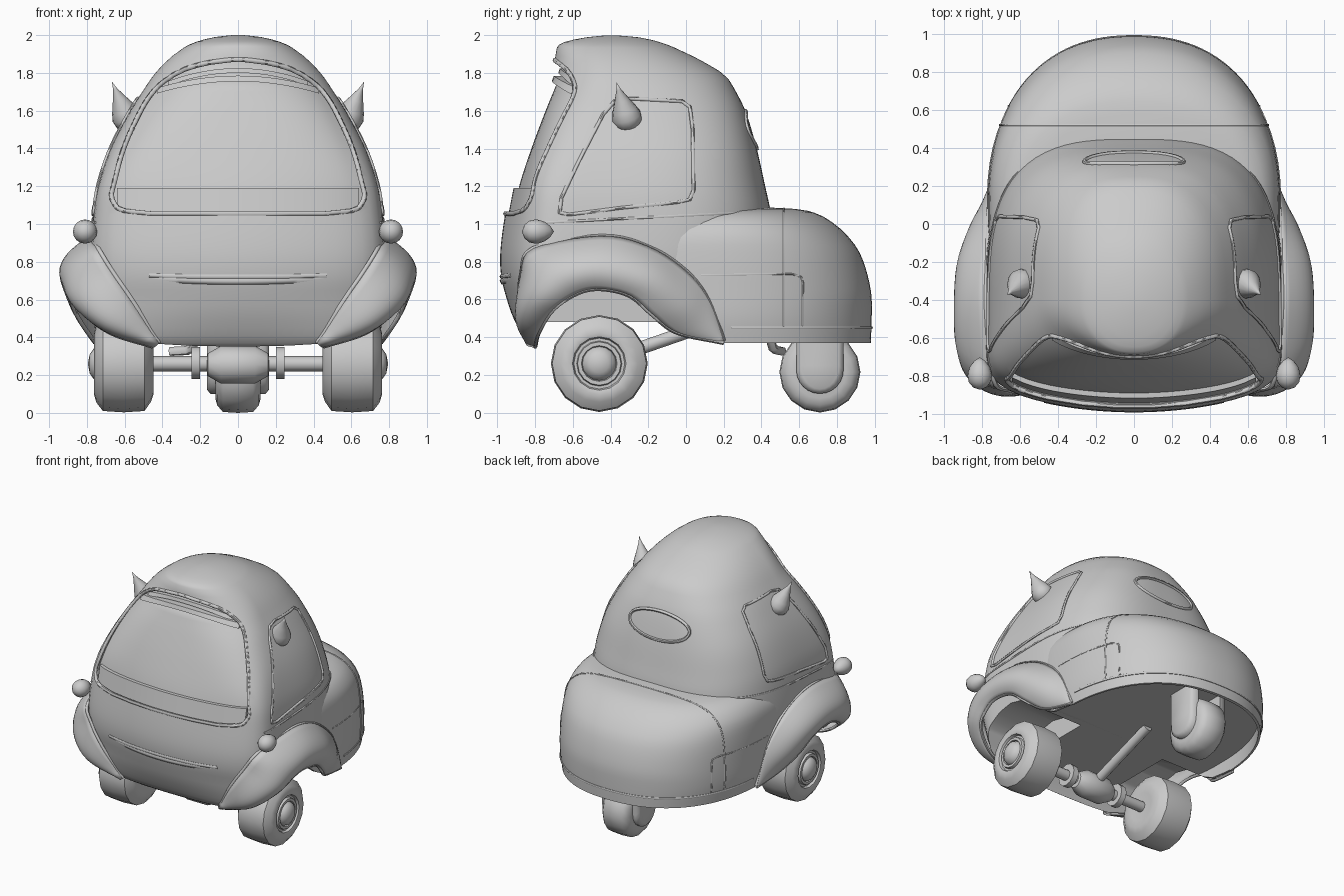
import bpy, bmesh, math
from mathutils import Vector

if "Cube" in bpy.data.objects:
    bpy.data.objects.remove(bpy.data.objects["Cube"])

grey = bpy.data.materials.new("light grey")
grey.diffuse_color = (0.6, 0.6, 0.6, 1)
grey.use_nodes = True
grey.node_tree.nodes["Principled BSDF"].inputs["Base Color"].default_value = grey.diffuse_color
C, S, TAU = math.cos, math.sin, math.tau


def finish(ob, name, angle=35):
    ob.name = name
    ob.data.materials.clear()
    ob.data.materials.append(grey)
    bpy.ops.object.select_all(action='DESELECT')
    ob.select_set(True)
    bpy.context.view_layer.objects.active = ob
    bpy.ops.object.shade_smooth_by_angle(angle=math.radians(angle))
    return ob


def loft(name, rings, closed=True, caps=True, angle=35):
    """Skin a list of equal-length rings."""
    bm = bmesh.new()
    vs = [[bm.verts.new(p) for p in r] for r in rings]
    n = len(rings[0])
    for a, b in zip(vs, vs[1:]):
        for i in range(n if closed else n - 1):
            j = (i + 1) % n
            bm.faces.new((a[i], a[j], b[j], b[i]))
    if caps:
        bm.faces.new(vs[0])
        bm.faces.new(vs[-1])
    bmesh.ops.remove_doubles(bm, verts=bm.verts, dist=1e-5)
    bmesh.ops.recalc_face_normals(bm, faces=bm.faces)
    me = bpy.data.meshes.new(name)
    bm.to_mesh(me)
    bm.free()
    ob = bpy.data.objects.new(name, me)
    bpy.context.collection.objects.link(ob)
    return finish(ob, name, angle)


def lathe(name, profile, base, direction, seg=20, angle=35):
    """Turn (height, radius) pairs around an axis."""
    q, b = Vector(direction).to_track_quat('Z', 'Y'), Vector(base)
    return loft(name, [[b + q @ Vector((r * C(TAU * i / seg), r * S(TAU * i / seg), h))
                        for i in range(seg)] for h, r in profile], angle=angle)


def tube(name, pts, r, cyclic=False):
    cu = bpy.data.curves.new(name, 'CURVE')
    cu.dimensions, cu.bevel_depth, cu.bevel_resolution, cu.use_fill_caps = '3D', r, 1, True
    sp = cu.splines.new('POLY')
    sp.points.add(len(pts) - 1)
    for p, v in zip(sp.points, pts):
        p.co = (*v, 1)
    sp.use_cyclic_u = cyclic
    ob = bpy.data.objects.new(name, cu)
    bpy.context.collection.objects.link(ob)
    bpy.ops.object.select_all(action='DESELECT')
    ob.select_set(True)
    bpy.context.view_layer.objects.active = ob
    bpy.ops.object.convert(target='MESH')
    return finish(bpy.context.object, name, 60)


def dense(pts, n=6, cyclic=False):
    """Subdivide a 2D path so that it hugs a curved surface."""
    pairs = list(zip(pts, pts[1:] + pts[:1])) if cyclic else list(zip(pts, pts[1:]))
    out = [tuple(a + (b - a) * k / n for a, b in zip(p, q)) for p, q in pairs for k in range(n)]
    return out if cyclic else out + [pts[-1]]


def sample(table, t):
    """Smooth interpolation of rows (t, a, b, ...)."""
    t = min(max(t, table[0][0]), table[-1][0])
    k = next(i for i in range(len(table) - 1) if t <= table[i + 1][0])
    p, q = table[k], table[k + 1]
    o, s = table[max(k - 1, 0)], table[min(k + 2, len(table) - 1)]
    h = q[0] - p[0]
    u = (t - p[0]) / h
    out = []
    for i in range(1, len(p)):
        m0 = (q[i] - o[i]) / (q[0] - o[0]) * h
        m1 = (s[i] - p[i]) / (s[0] - p[0]) * h
        out.append((2*u**3 - 3*u*u + 1) * p[i] + (u**3 - 2*u*u + u) * m0
                   + (3*u*u - 2*u**3) * q[i] + (u**3 - u*u) * m1)
    return out


# Shells: height, half width, front y, back y, front roundness, back roundness, front bow
CABIN = [(.34, .5, -.80, .38, 6, 3, .08), (.37, .70, -.845, .40, 6, 3, .1), (.5, .76, -.915, .42, 7, 3, .18),
         (.6, .77, -.95, .44, 8, 3, .22), (.72, .775, -.98, .45, 8, 3, .22), (.85, .78, -.985, .45, 8, 3, .22),
         (1.05, .765, -.96, .45, 8, 3, .22), (1.2, .742, -.93, .42, 7, 3, .2), (1.4, .675, -.865, .375, 4.5, 3, .15),
         (1.6, .57, -.79, .315, 3, 2.8, .08), (1.71, .5, -.745, .26, 2.3, 2.6, 0), (1.79, .445, -.715, .205, 2.1, 2.4, 0),
         (1.87, .37, -.695, .075, 2.1, 2.3, 0), (1.935, .285, -.685, -.06, 2.2, 2.2, 0),
         (1.965, .22, -.645, -.14, 2.2, 2, 0), (1.99, .12, -.53, -.25, 2, 2, 0), (2.0, .03, -.43, -.36, 2, 2, 0)]
DECK = [(.37, .745, -.5, .98, 3, 2.3, 0), (.5, .765, -.5, .985, 3, 2.3, 0), (.65, .768, -.5, .98, 3, 2.3, 0),
        (.84, .765, -.5, .925, 3, 2.3, 0), (.95, .75, -.5, .845, 3, 2.3, 0), (1.02, .705, -.5, .76, 3, 2.3, 0),
        (1.06, .64, -.4, .68, 3, 2.3, 0), (1.08, .52, -.3, .58, 3, 2.3, 0), (1.09, .2, -.1, .4, 3, 2.3, 0)]
MID = {id(CABIN): -.4, id(DECK): .1}


def ring(tab, z, n=96):
    hw, f, b, nf, nb, q = sample(tab, z)
    yc, out = MID[id(tab)], []
    for i in range(n):
        c, s = C(TAU * i / n), S(TAU * i / n)
        e = nb if s > 0 else nf
        r = (abs(c)**e + abs(s)**e) ** (-1 / e)
        x = hw * r * c
        out.append((x, yc + (b - yc if s > 0 else yc - f - q * x * x) * r * s, z))
    return out


def surf_y(x, z, back=False, tab=CABIN):
    hw, f, b, nf, nb, q = sample(tab, z)
    e, yc = nb if back else nf, MID[id(tab)]
    k = max(0, 1 - min(abs(x) / hw, 1) ** e) ** (1 / e)
    return yc + ((b - yc) if back else (f - yc + q * x * x)) * k


def surf_x(y, z, tabs=(CABIN,)):
    """Half width of the outermost shell, found by bisection."""
    best = 0
    for t in tabs:
        back, lo, hi = y > MID[id(t)], 0, sample(t, z)[0]
        for _ in range(30):
            m = (lo + hi) / 2
            inside = surf_y(m, z, back, t) > y if back else surf_y(m, z, back, t) < y
            lo, hi = (m, hi) if inside else (lo, m)
        best = max(best, lo)
    return best


cabin = loft("cabin", [ring(CABIN, z) for z in
             [.34, .355] + [.37 + .04 * i for i in range(39)] + [1.935, 1.95, 1.965, 1.978, 1.99, 1.996, 2.0]])
deck = loft("rear_deck", [ring(DECK, z) for z in
            [.37 + .04 * i for i in range(17)] + [1.04, 1.06, 1.07, 1.08, 1.09]])

# Cutters: windshield recess (deeper under the brow), wheel wells and hollow rear
WIN = [(1.055, .45), (1.07, .6), (1.1, .65), (1.15, .67), (1.2, .66), (1.4, .605), (1.6, .515),
       (1.7, .45), (1.76, .385), (1.82, .28), (1.855, .15), (1.87, .03)]
wz = [1.055, 1.06, 1.07, 1.085] + [1.1 + .03 * i for i in range(25)] + [1.84, 1.855, 1.865, 1.87]
rows = []
for z in wz:
    w = sample(WIN, z)[0]
    xs = [w * (i / 12 - 1) for i in range(25)]
    deep = .045 + .06 * min(max((z - 1.74) / .06, 0), 1)
    rows.append([(x, surf_y(x, z) + deep, z) for x in xs] + [(w, -1.3, z), (-w, -1.3, z)])
recess = loft("windshield_cutter", rows)
ARCH = [(-.83, .2), (-.82, .36), (-.78, .46), (-.7, .57), (-.57, .635), (-.45, .655), (-.3, .62), (-.2, .53)]
WELL = ARCH + [(-.1, .48), (.6, .48), (.6, .2)]
NOTCH = ARCH + [(-.1, .45), (0, .4), (.2, .375), (.2, .2)]
well, notch = (loft("well_cutter", [[(x, y, z) for y, z in p] for x in (-1.2, 1.2)]) for p in (WELL, NOTCH))
hollow = loft("hollow_cutter", [[(x * .97, .1 + (y - .1) * .97, h) for x, y, z in ring(DECK, .42)]
                                for h in (.2, .48)])
for ob, cut in ((cabin, recess), (cabin, well), (deck, notch), (deck, hollow)):
    m = ob.modifiers.new("cut", 'BOOLEAN')
    m.operation, m.object, m.solver = 'DIFFERENCE', cut, 'EXACT'
    bpy.context.view_layer.objects.active = ob
    bpy.ops.object.modifier_apply(modifier="cut")
for ob in (cabin, deck):
    finish(ob, ob.name)
for cut in (recess, well, notch, hollow):
    bpy.data.objects.remove(cut)
loft("floor_pan", [[(x, y, z) for y, z in ((-.78, .48), (0, .48), (0, .7), (-.78, .7))] for x in (-.38, .38)])

# Windshield frame, sill and visor strips
edge = [(sample(WIN, z)[0], z) for z in wz]
edge = dense(edge + [(-x, z) for x, z in reversed(edge)], 5, True)
tube("windshield_frame", [(x, surf_y(x, z), z) for x, z in edge], .013, True)


def strip(name, lo, hi, half, off):
    rings = []
    for i in range(25):
        x = half * (i / 12 - 1)
        a, b = lo(x), hi(x)
        rings.append([(x, surf_y(x, a) + off, a), (x, surf_y(x, b) + off, b),
                      (x, surf_y(x, b) + .09, b), (x, surf_y(x, a) + .09, a)])
    loft(name, rings)


strip("windshield_sill", lambda x: 1.06, lambda x: 1.19, .64, .018)
strip("lower_visor", lambda x: 1.755 - .35 * x * x, lambda x: 1.785 - .35 * x * x, .43, .015)
strip("upper_visor", lambda x: 1.8 - .5 * x * x, lambda x: 1.825 - .5 * x * x, .37, .035)

# Mouth
arc = [.47 * (i / 12 - 1) for i in range(25)]
tube("upper_lip", [(x, surf_y(x, .722) + .003, .722 + .06 * x * x * abs(x)) for x in arc], .012)
tube("lower_lip", [(x, surf_y(x, .7) + .01 + .05 * x * x, .698 + .08 * x * x) for x in arc], .022)

# Body seams
both = (CABIN, DECK)
OUT = [(-.67, 1.06), (-.66, 1.14), (-.57, 1.33), (-.44, 1.58), (-.38, 1.65), (-.3, 1.665), (-.02, 1.65),
       (.02, 1.62), (.035, 1.5), (.04, 1.18), (.02, 1.13), (-.05, 1.115), (-.35, 1.085), (-.62, 1.05)]
PANEL = [(.08, .73), (.56, .735), (.61, .72), (.62, .69), (.62, .46)]
for s, side in ((1, "right"), (-1, "left")):
    tube(side + "_window_frame", [(s * (surf_x(y, z) + .002), y, z) for y, z in dense(OUT, 6, True)], .01, True)
    tube(side + "_panel_seam", [(s * surf_x(y, z, both), y, z) for y, z in dense(PANEL)], .005)
belt = [(surf_x(y, 1.045 + .05 * y), y, 1.045 + .05 * y) for y in [-.75 + .025 * i for i in range(47)]]
belt += [(x, surf_y(x, 1.07, True), 1.07) for x in (.4, .25, .1)]
tube("belt_seam", belt + [(-x, y, z) for x, y, z in reversed(belt)], .007)
hoop = [(surf_x(.52, z, (DECK,)), .52, z) for z in [.45 + .04 * i for i in range(15)] + [1.04, 1.06, 1.075, 1.082]]
tube("deck_seam", hoop + [(-x, y, z) for x, y, z in reversed(hoop)], .006)
tube("lower_trim", [p for p in ring(DECK, .45, 120) if p[1] > .2], .008)
tube("rear_window_frame", [(.26 * C(TAU * i / 32), surf_y(.26 * C(TAU * i / 32), 1.5 + .1 * S(TAU * i / 32), True),
                            1.5 + .1 * S(TAU * i / 32)) for i in range(32)], .012, True)

# Fenders: body edge, crown and wheel-opening edge along the arch
F_OUT = [(x, surf_y(x, z) - .005, z) for x, z in ((.42, .37), (.55, .58), (.66, .74), (.74, .87))]
F_OUT += [(.775, -.45, .935), (.77, -.2, .88), (.765, 0, .75), (.76, .12, .6), (.75, .2, .38)]
F_MID = [(.43, -.84, .36), (.69, -.89, .48), (.85, -.825, .62), (.915, -.68, .745), (.93, -.45, .79),
         (.915, -.2, .73), (.86, -.02, .59), (.80, .09, .47), (.755, .2, .375)]
F_IN = [(.45, -.80, .35), (.68, -.78, .425), (.84, -.7, .55), (.885, -.57, .635), (.895, -.45, .655),
        (.89, -.3, .62), (.855, -.18, .52), (.795, -.05, .425), (.755, .2, .37)]
keys = [[(i, *p) for i, p in enumerate(t)] for t in (F_OUT, F_MID, F_IN)]
for s, side in ((1, "right"), (-1, "left")):
    rings = []
    for k in range(41):
        o, m, i = (Vector(sample(t, k / 5)) for t in keys)
        ctl = 2 * m - (o + i) / 2
        sec = [o * (1-u)**2 + ctl * 2*u*(1-u) + i * u*u for u in [j / 12 for j in range(13)]]
        rings.append([(s * p.x, p.y, p.z) for p in sec])
    fender = loft(side + "_fender", rings, closed=False, caps=False)
    m = fender.modifiers.new("thickness", 'SOLIDIFY')
    m.thickness, m.offset = .014, 0
    tube(side + "_fender_seam", [r[0] for r in rings], .012)
    tube(side + "_fender_lip", [r[-1] for r in rings], .012)

    # Headlight, horn, front wheel and axle flange
    lathe(side + "_headlight", [(0, 0), (.012, .035), (.04, .058), (.07, .064), (.09, .062),
                                (.12, .052), (.15, .03), (.17, 0)], (s * .81, -.87, .96), (0, 1, 0), 16, 60)
    lathe(side + "_horn", [(0, 0), (.012, .045), (.04, .073), (.08, .08), (.12, .066), (.18, .038), (.24, .012),
                           (.285, 0)], (s * .56, -.295, 1.5), (s * .108, -.075, .255), 14, 60)
    lathe(side + "_front_wheel", [(-.15, 0), (-.152, .11), (-.158, .16), (-.145, .2), (-.11, .25), (0, .257),
                                  (.11, .25), (.145, .205), (.157, .165), (.15, .142), (.13, .135), (.13, .12),
                                  (.15, .115), (.15, .095), (.135, .09), (.16, .08), (.18, .05), (.19, 0)],
          (s * .605, -.46, .26), (s, 0, 0), 16, 48)
    lathe(side + "_axle_flange", [(0, 0), (0, .085), (.045, .085), (.045, 0)], (s * .2, -.46, .265), (s, 0, 0), 12)

    # Rear wheel fork cheek with a rounded lower end
    cap = [(.71 + .125 * C(a), .225 + .125 * S(a)) for a in [math.pi * (1 + i / 12) for i in range(13)]]
    cap = [(.585, .5)] + cap + [(.835, .5)]
    loft(side + "_rear_fork", [[(s * x, .71 + (y - .71) * k, z + (1 - k) * .12) for y, z in cap]
                               for x, k in ((.1, 1), (.145, 1), (.165, .8))], angle=60)

# Running gear
lathe("rear_wheel", [(-.12, 0), (-.12, .14), (-.11, .175), (-.08, .21), (0, .215), (.08, .21), (.11, .175),
                     (.12, .14), (.12, 0)], (0, .71, .215), (1, 0, 0), 16, 48)
lathe("front_axle", [(-.5, 0), (-.5, .04), (.5, .04), (.5, 0)], (0, -.46, .26), (1, 0, 0), 12)
lathe("differential", [(-.17, 0), (-.16, .06), (-.09, .1), (.09, .1), (.16, .06), (.17, 0)],
      (0, -.46, .255), (1, 0, 0), 12, 30)
lathe("drive_shaft", [(0, 0), (0, .035), (.64, .035), (.64, 0)], (0, -.45, .27), (0, .55, .19), 12)
tube("exhaust_pipe", [(-.2, .42, .48), (-.24, .46, .345), (-.27, .48, .33), (-.36, .51, .325)], .025)
